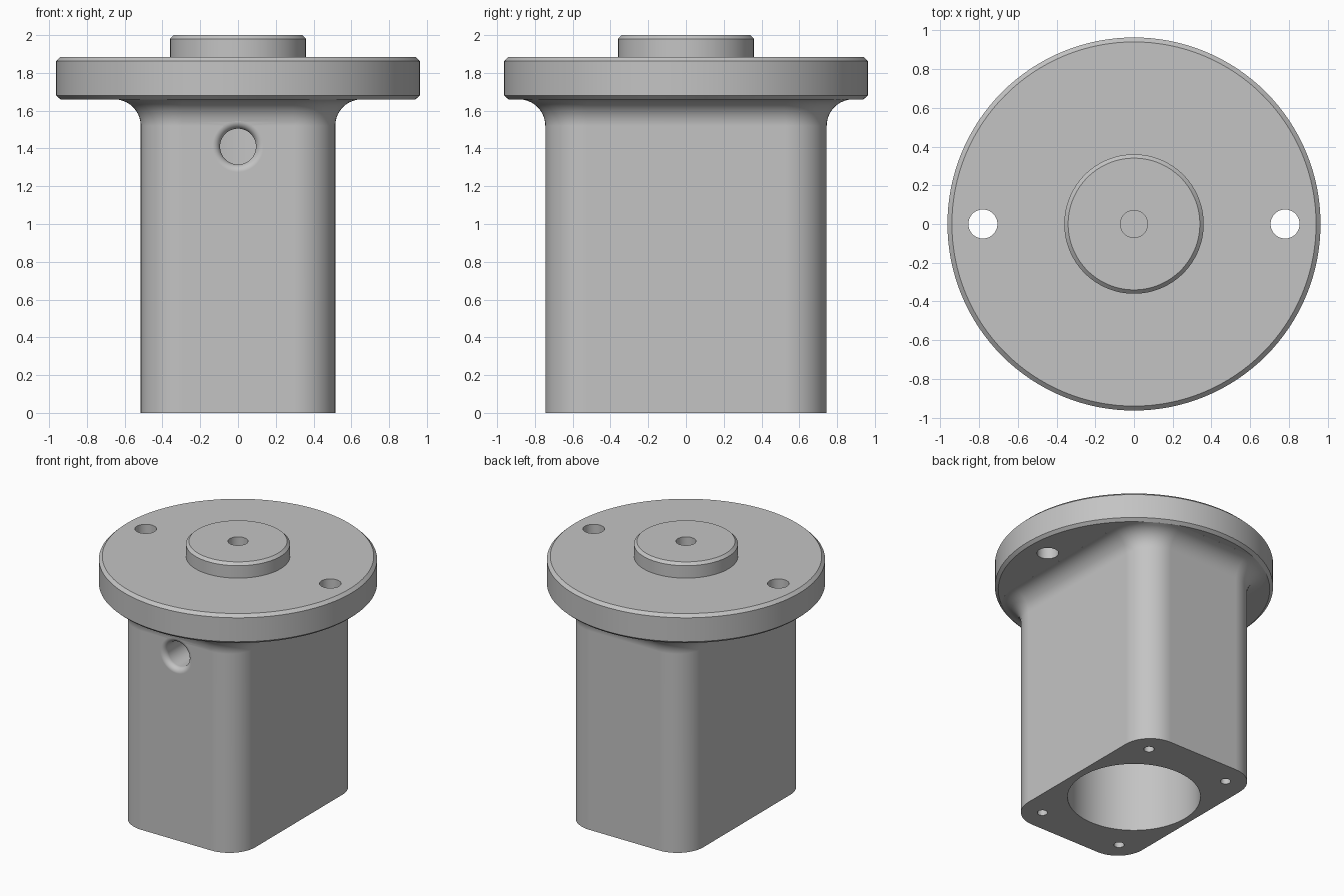
import bpy, bmesh
from math import pi, sin, cos, radians, hypot
from mathutils import Matrix

cube = bpy.data.objects.get("Cube")
if cube:
    bpy.data.objects.remove(cube)

grey = bpy.data.materials.new("machined grey")
grey.use_nodes = True
grey.diffuse_color = (0.55, 0.55, 0.55, 1)
grey.node_tree.nodes["Principled BSDF"].inputs["Base Color"].default_value = grey.diffuse_color


def loft(name, rings, matrix=Matrix()):
    """Closed solid through a stack of equal point rings."""
    bm = bmesh.new()
    loops = [[bm.verts.new(p) for p in ring] for ring in rings]
    n = len(loops[0])
    for a, b in zip(loops, loops[1:]):
        for i in range(n):
            j = (i + 1) % n
            bm.faces.new((a[i], a[j], b[j], b[i]))
    bm.faces.new(loops[0][::-1])
    bm.faces.new(loops[-1])
    bm.transform(matrix)
    bmesh.ops.recalc_face_normals(bm, faces=bm.faces)
    mesh = bpy.data.meshes.new(name)
    bm.to_mesh(mesh)
    bm.free()
    mesh.materials.append(grey)
    obj = bpy.data.objects.new(name, mesh)
    bpy.context.collection.objects.link(obj)
    return obj


def lathe(name, profile, sides=96, matrix=Matrix()):
    """Solid of revolution about z from (radius, height) pairs."""
    turn = [2 * pi * i / sides for i in range(sides)]
    return loft(name, [[(r * cos(t), r * sin(t), z) for t in turn] for r, z in profile], matrix)


def drill(name, x, y, z0, z1, r, sides=48):
    return lathe(name, [(r, z0), (r, z1)], sides, Matrix.Translation((x, y, 0)))


# Body: rounded rectangle that flares into the flange
HX, HY, CORNER, FLARE = 0.515, 0.745, 0.22, 0.14
FLANGE_Z, RIM = 1.66, 0.94


def body_ring(grow, z, steps=12):
    ring = []
    for q, (sx, sy) in enumerate([(1, 1), (-1, 1), (-1, -1), (1, -1)]):
        for i in range(steps + 1):
            t = (q + i / steps) * pi / 2
            x = sx * (HX - CORNER) + (CORNER + grow) * cos(t)
            y = sy * (HY - CORNER) + (CORNER + grow) * sin(t)
            k = min(1, RIM / hypot(x, y))
            ring.append((x * k, y * k, z))
    return ring


rings = [body_ring(0, 0)]
for i in range(11):
    t = radians(88) * i / 10
    rings.append(body_ring(FLARE * (1 - cos(t)), FLANGE_Z - FLARE + FLARE * sin(t)))
rings.append(body_ring(FLARE, FLANGE_Z + 0.06))
housing = loft("housing", rings)

# Chamfered flange with the raised boss on top
flange = lathe("flange_and_boss", [
    (RIM, FLANGE_Z), (0.963, 1.68), (0.963, 1.863), (RIM, 1.885),
    (0.36, 1.885), (0.36, 1.98), (0.34, 2.0)], 128)

# Cutters: main bore, pilot hole, flange holes, bottom screw holes
cutters = [drill("main_bore", 0, 0, -0.1, 1.6, 0.46, 96),
           drill("pilot_hole", 0, 0, 1.78, 2.1, 0.07)]
for sx in (-1, 1):
    cutters.append(drill("flange_hole", sx * 0.78, 0, 1.5, 2.1, 0.075))
    for sy in (-1, 1):
        cutters.append(drill("screw_hole", sx * 0.346, sy * 0.574, -0.1, 0.3, 0.036, 24))

# Front port with a rounded mouth
R, ROUND = 0.095, 0.04
port = [(R, 0.2)]
for i in range(9):
    t = pi / 2 * i / 8
    port.append((R + ROUND * (1 - cos(t)), HY - ROUND + ROUND * sin(t)))
port.append((R + ROUND, HY + 0.2))
cutters.append(lathe("front_port", port, 64,
                     Matrix.Translation((0, 0, 1.41)) @ Matrix.Rotation(pi / 2, 4, 'X')))

# Combine everything into one solid
bpy.context.view_layer.objects.active = housing
for tool, mode in [(flange, 'UNION')] + [(c, 'DIFFERENCE') for c in cutters]:
    mod = housing.modifiers.new(tool.name, 'BOOLEAN')
    mod.operation, mod.solver, mod.object = mode, 'EXACT', tool
    bpy.ops.object.modifier_apply(modifier=mod.name)
    bpy.data.objects.remove(tool)

# Smooth curved walls, crisp edges
bpy.ops.object.select_all(action='DESELECT')
housing.select_set(True)
bpy.ops.object.shade_smooth_by_angle(angle=radians(30))
normals = housing.modifiers.new("even shading", 'WEIGHTED_NORMAL')
normals.keep_sharp = True
